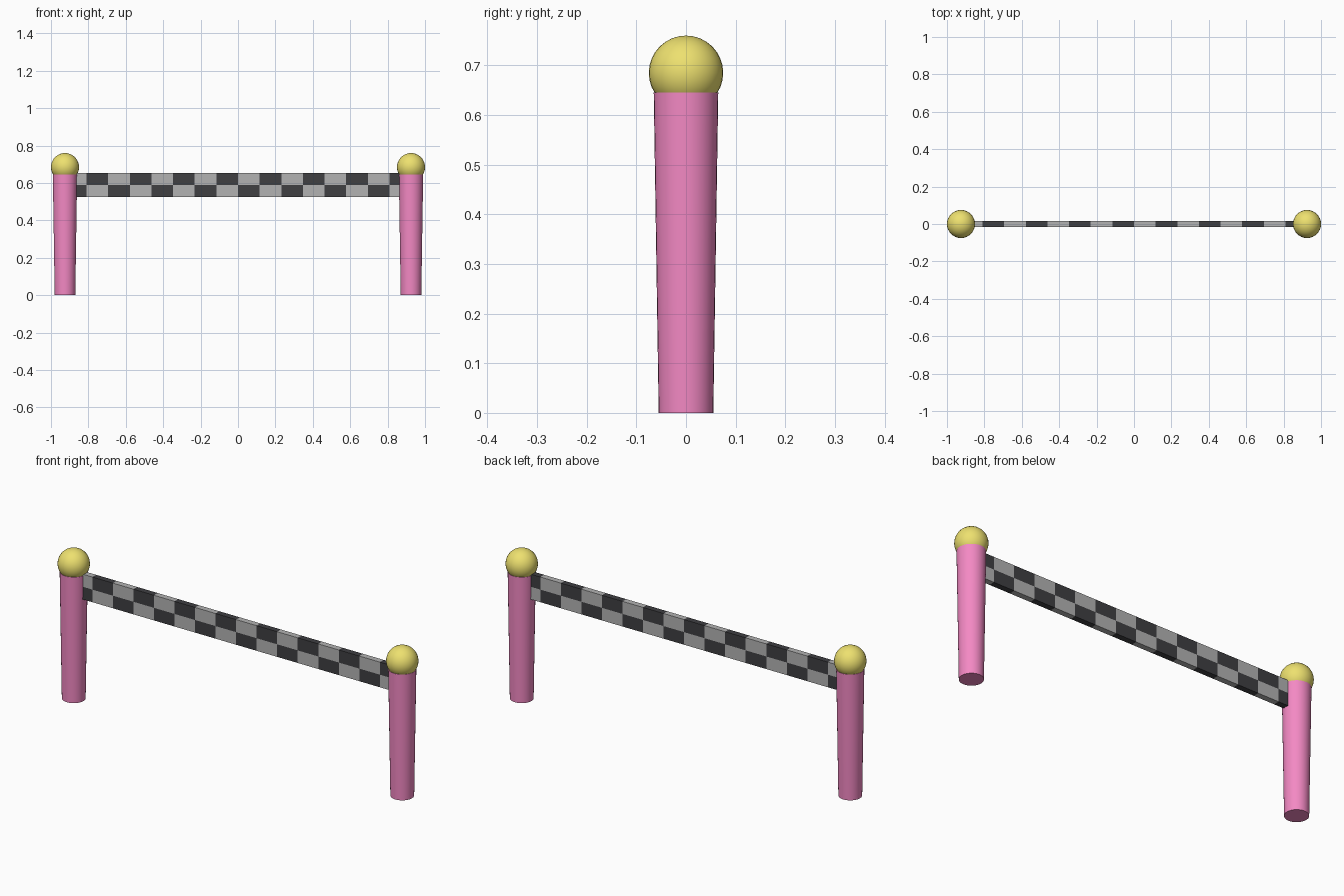
import bpy, bmesh, math
from mathutils import Vector

if "Cube" in bpy.data.objects:
    bpy.data.objects.remove(bpy.data.objects["Cube"])

POST_X = 0.925
COLUMNS = 16
BANNER_LOW, BANNER_HIGH = 0.525, 0.653
BANNER_THICK = 0.03


def material(name, rgb):
    m = bpy.data.materials.new(name)
    m.diffuse_color = (*rgb, 1)
    m.use_nodes = True
    m.node_tree.nodes["Principled BSDF"].inputs["Base Color"].default_value = m.diffuse_color
    return m


pink = material("pink", (0.9, 0.25, 0.55))
yellow = material("yellow", (0.85, 0.75, 0.16))
light = material("light_check", (0.45, 0.45, 0.45))
dark = material("dark_check", (0.05, 0.05, 0.055))


def finish(name, mat):
    ob = bpy.context.object
    ob.name = name
    ob.data.materials.append(mat)
    bpy.ops.object.shade_smooth_by_angle(angle=math.radians(40))


# Tapered posts with ball finials
for side, x in (("left", -POST_X), ("right", POST_X)):
    bpy.ops.mesh.primitive_cone_add(vertices=32, radius1=0.055, radius2=0.065,
                                    depth=0.645, location=(x, 0, 0.3225))
    finish(side + "_post", pink)
    bpy.ops.mesh.primitive_uv_sphere_add(segments=32, ring_count=16, radius=0.075,
                                         location=(x, 0, 0.685))
    finish(side + "_ball", yellow)

# Chequered banner: one box sliced into columns and two rows
mid = (BANNER_LOW + BANNER_HIGH) / 2
cell = 2 * POST_X / COLUMNS
bm = bmesh.new()
bmesh.ops.create_cube(bm, size=1)
bmesh.ops.scale(bm, vec=(2 * POST_X, BANNER_THICK, BANNER_HIGH - BANNER_LOW), verts=bm.verts)
bmesh.ops.translate(bm, vec=(0, 0, mid), verts=bm.verts)
cuts = [(Vector((-POST_X + i * cell, 0, 0)), Vector((1, 0, 0))) for i in range(1, COLUMNS)]
cuts.append((Vector((0, 0, mid)), Vector((0, 0, 1))))
for co, no in cuts:
    bmesh.ops.bisect_plane(bm, geom=bm.verts[:] + bm.edges[:] + bm.faces[:],
                           plane_co=co, plane_no=no)
for f in bm.faces:
    c = f.calc_center_median()
    column = min(COLUMNS - 1, max(0, math.floor((c.x + POST_X) / cell)))
    row = 1 if c.z > mid else 0
    f.material_index = (column + row + 1) % 2
mesh = bpy.data.meshes.new("banner")
bm.to_mesh(mesh)
bm.free()
mesh.materials.append(light)
mesh.materials.append(dark)
bpy.context.collection.objects.link(bpy.data.objects.new("banner", mesh))
